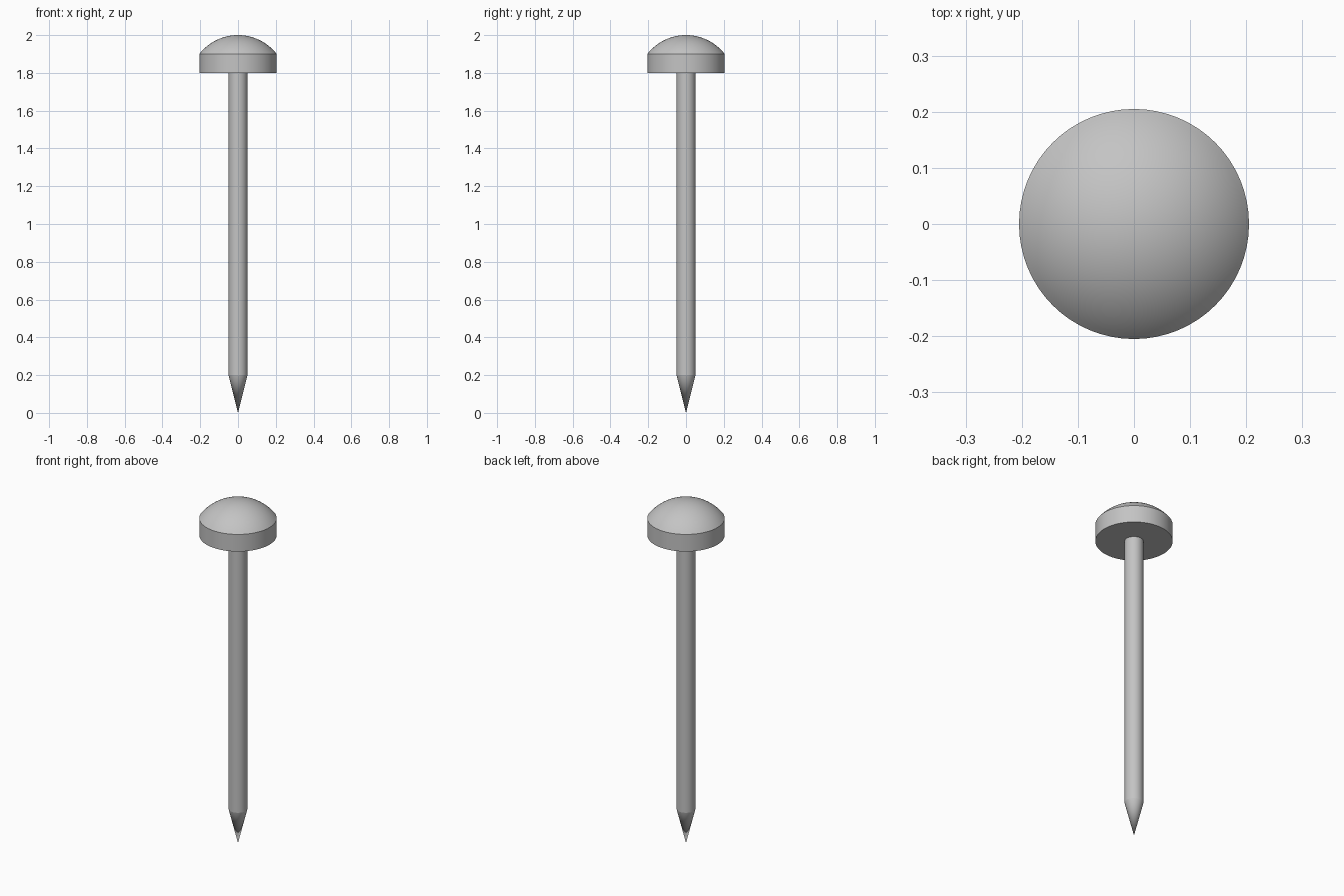
import bpy
import bmesh
import math

cube = bpy.data.objects.get("Cube")
if cube:
    bpy.data.objects.remove(cube, do_unlink=True)

SIDES = 64
HEAD_R, SHAFT_R = 0.205, 0.05
HEAD_BOTTOM, RIM, TOP, TIP_TOP = 1.8, 1.9, 2.0, 0.2

steel = bpy.data.materials.new("grey_steel")
steel.use_nodes = True
colour = (0.55, 0.55, 0.55, 1)
steel.diffuse_color = colour
steel.node_tree.nodes["Principled BSDF"].inputs["Base Color"].default_value = colour


def lathe(name, profile):
    """Revolve (radius, height) points, listed bottom to top, around z."""
    bm = bmesh.new()
    verts = [bm.verts.new((r, 0, z)) for r, z in profile]
    edges = [bm.edges.new(pair) for pair in zip(verts, verts[1:])]
    bmesh.ops.spin(bm, geom=verts + edges, axis=(0, 0, 1), cent=(0, 0, 0),
                   angle=math.tau, steps=SIDES, use_duplicate=False)
    bmesh.ops.remove_doubles(bm, verts=bm.verts, dist=1e-5)
    bmesh.ops.recalc_face_normals(bm, faces=bm.faces)
    mesh = bpy.data.meshes.new(name)
    bm.to_mesh(mesh)
    bm.free()
    mesh.materials.append(steel)
    obj = bpy.data.objects.new(name, mesh)
    bpy.context.collection.objects.link(obj)
    bpy.ops.object.select_all(action='DESELECT')
    obj.select_set(True)
    bpy.context.view_layer.objects.active = obj
    bpy.ops.object.shade_smooth_by_angle(angle=math.radians(30))
    return obj


# Pointed tip and straight shaft
lathe("tip", [(0, 0), (SHAFT_R, TIP_TOP)])
lathe("shaft", [(SHAFT_R, TIP_TOP), (SHAFT_R, HEAD_BOTTOM)])

# Head: flat underside, straight rim and a spherical cap
rise = TOP - RIM
cap_r = (HEAD_R ** 2 + rise ** 2) / (2 * rise)
spread = math.asin(HEAD_R / cap_r)
steps = 16
dome = [(cap_r * math.sin(spread * (1 - i / steps)),
         TOP - cap_r + cap_r * math.cos(spread * (1 - i / steps)))
        for i in range(steps + 1)]
lathe("head", [(0, HEAD_BOTTOM), (HEAD_R, HEAD_BOTTOM)] + dome)
